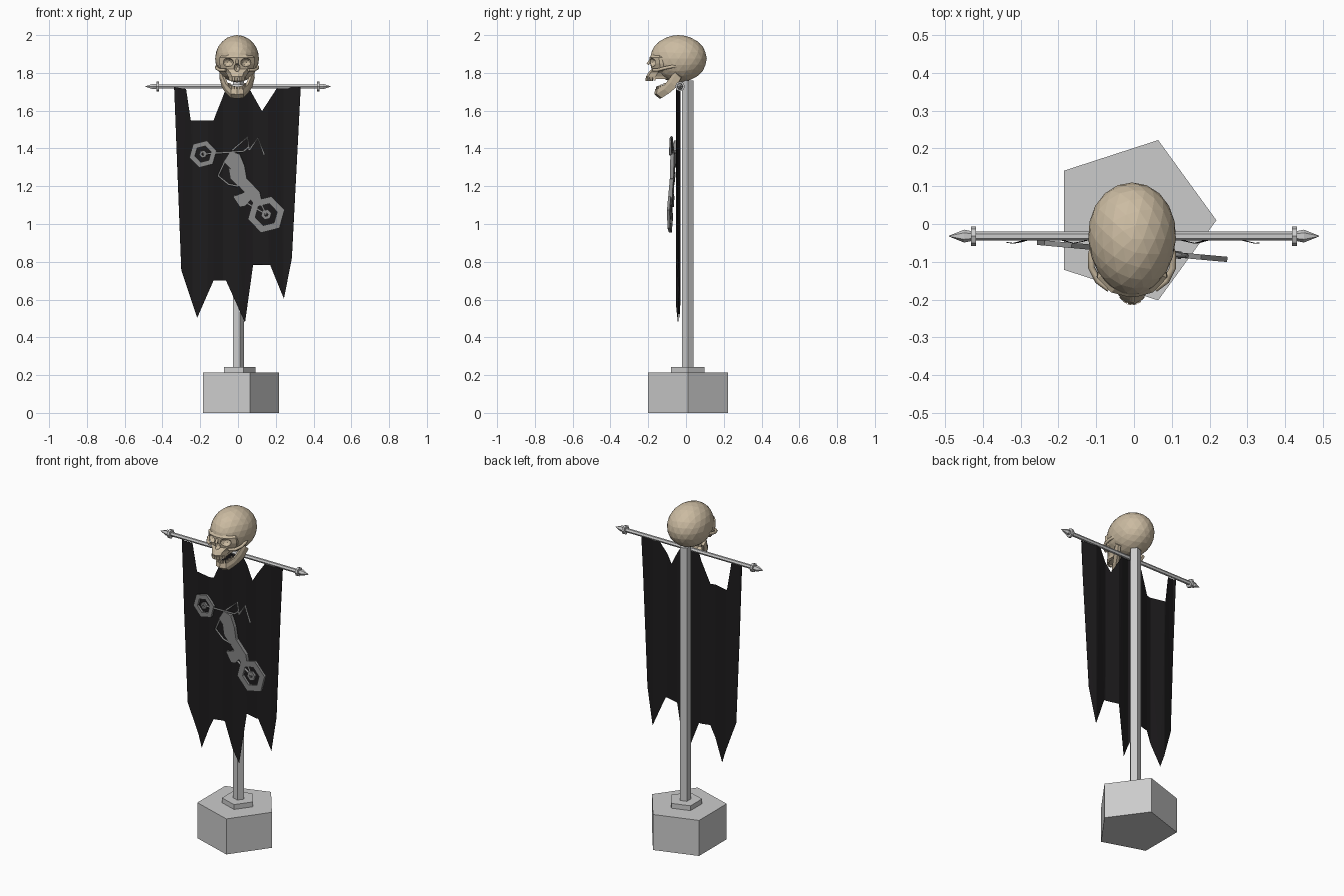
import bpy, bmesh, math
from mathutils import Vector, Matrix

if "Cube" in bpy.data.objects:
    bpy.data.objects.remove(bpy.data.objects["Cube"])

def material(name, rgb):
    m = bpy.data.materials.new(name)
    m.diffuse_color = (*rgb, 1)
    m.use_nodes = True
    m.node_tree.nodes["Principled BSDF"].inputs["Base Color"].default_value = m.diffuse_color
    return m

CLOTH = material("black_cloth", (0.012, 0.011, 0.012))
BONE = material("bone", (0.60, 0.50, 0.36))
METAL = material("dull_metal", (0.25, 0.25, 0.25))
SX = -0.005                                   # skull centre line

def finish(name, bm, mat=None):
    me = bpy.data.meshes.new(name)
    bmesh.ops.recalc_face_normals(bm, faces=bm.faces)
    bm.to_mesh(me)
    bm.free()
    ob = bpy.data.objects.new(name, me)
    bpy.context.collection.objects.link(ob)
    if mat:
        me.materials.append(mat)
    return ob

def loft(name, rings, mat=None):
    """Closed rings joined by quads and capped at both ends."""
    bm = bmesh.new()
    vs = [[bm.verts.new(p) for p in r] for r in rings]
    n = len(rings[0])
    for a, b in zip(vs, vs[1:]):
        for i in range(n):
            bm.faces.new((a[i], a[(i+1) % n], b[(i+1) % n], b[i]))
    bm.faces.new(vs[0])
    bm.faces.new(vs[-1])
    return finish(name, bm, mat)

def solidify(ob, t, offset=0):
    m = ob.modifiers.new("thickness", 'SOLIDIFY')
    m.thickness, m.offset = t, offset
    return ob

def tube(name, pts, r, mat=None):
    cu = bpy.data.curves.new(name, 'CURVE')
    cu.dimensions = '3D'
    cu.bevel_depth, cu.bevel_resolution, cu.use_fill_caps = r, 1, True
    sp = cu.splines.new('POLY')
    sp.points.add(len(pts) - 1)
    for p, q in zip(sp.points, pts):
        p.co = (*q, 1)
    ob = bpy.data.objects.new(name, cu)
    bpy.context.collection.objects.link(ob)
    if mat:
        cu.materials.append(mat)
    return ob

def ball(name, c, r, sub=2, mat=None):
    bm = bmesh.new()
    bmesh.ops.create_icosphere(bm, subdivisions=sub, radius=1)
    for v in bm.verts:
        v.co = Vector(c) + Vector(a * b for a, b in zip(v.co, r))
    return finish(name, bm, mat)

# Pentagonal base, plinth and pole
def penta(cx, r, z):
    return [(cx + r*math.cos(i*math.tau/5), 0.01 + r*math.sin(i*math.tau/5), z) for i in range(5)]
for name, cx, r, z0, z1 in (("base", -.005, .223, 0, .213), ("plinth", 0, .093, .213, .242),
                            ("pole", 0, .032, .242, 1.76)):
    loft(name, [penta(cx, r, z0), penta(cx, r, z1)])

# Crossbar with collars and pointed ends
def turned(name, prof, sides=6):
    loft(name, [[(x, -.032 + r*math.cos(i*math.tau/sides), 1.728 + r*math.sin(i*math.tau/sides))
                 for i in range(sides)] for x, r in prof])
turned("crossbar", [(-.49, .001), (-.45, .017), (-.425, .012), (.425, .012), (.45, .017), (.49, .001)])
for s in (-1, 1):
    turned("collar", [(s*.418, .026), (s*.432, .026)], 8)

# Torn banner: outline cut into vertical folds
outline = [(-.338, 1.725), (-.275, 1.715), (-.25, 1.547), (-.13, 1.547), (-.06, 1.725), (.055, 1.725),
           (.127, 1.597), (.21, 1.725), (.332, 1.725), (.285, .82), (.243, .604), (.17, .784),
           (.08, .784), (.037, .478), (-.063, .70), (-.13, .70), (-.216, .504), (-.30, .757)]
bm = bmesh.new()
bm.faces.new([bm.verts.new((x, 0, z)) for x, z in outline])
bmesh.ops.triangulate(bm, faces=bm.faces[:])
for i in range(-4, 5):
    bmesh.ops.bisect_plane(bm, geom=bm.verts[:] + bm.edges[:] + bm.faces[:],
                           plane_co=(i*.08, 0, 0), plane_no=(1, 0, 0))
for v in bm.verts:
    v.co.y = -.041 - .010*math.cos(math.pi*v.co.x/.08)
solidify(finish("banner", bm, CLOTH), .002)

# Motorbike relief, leaning forward toward its rear wheel
def on_relief(x, z):
    return (x, -.0715 - .09*x, z)

def hex_ring(name, cx, cz, r0, r1, rot):
    bm = bmesh.new()
    rows = [[bm.verts.new(on_relief(cx + r*math.cos(rot + i*math.tau/6), cz + r*math.sin(rot + i*math.tau/6)))
             for i in range(6)] for r in (r0, r1)]
    for i in range(6):
        j = (i+1) % 6
        bm.faces.new((rows[0][i], rows[0][j], rows[1][j], rows[1][i]))
    solidify(finish(name, bm, METAL), .014)

for name, x, z, r in (("front_wheel", -.185, 1.37, .074), ("rear_wheel", .15, 1.05, .1)):
    hex_ring(name, x, z, r, r*.6, .25)
    hex_ring(name + "_hub", x, z, r*.28, r*.1, .25)

def plate(name, pts, t):
    bm = bmesh.new()
    bm.faces.new([bm.verts.new(on_relief(*p)) for p in pts])
    solidify(finish(name, bm, METAL), t)

plate("bike_tank", [(-.04, 1.385), (.01, 1.37), (.035, 1.31), (.047, 1.243), (0, 1.25), (-.045, 1.30), (-.075, 1.33)], .02)
plate("bike_engine", [(-.05, 1.30), (.0, 1.26), (.05, 1.24), (.03, 1.19), (0, 1.20), (-.04, 1.24)], .016)
plate("bike_seat", [(.045, 1.243), (.116, 1.17), (.125, 1.13), (.085, 1.105), (.05, 1.15), (.01, 1.195)], .02)
plate("bike_mudguard", [(-.026, 1.145), (.04, 1.17), (.07, 1.13), (.04, 1.095), (.01, 1.09)], .016)
for name, pts in (("bike_fork", [(-.185, 1.37), (.03, 1.385), (.06, 1.41)]),
                  ("bike_handlebar_left", [(-.03, 1.39), (.05, 1.46), (.06, 1.39)]),
                  ("bike_handlebar_right", [(.06, 1.39), (.105, 1.455), (.14, 1.365)]),
                  ("bike_frame", [(-.07, 1.33), (-.105, 1.255), (-.05, 1.21), (0, 1.20)]),
                  ("bike_swingarm_low", [(.15, 1.05), (-.02, 1.15)]),
                  ("bike_swingarm_high", [(.15, 1.05), (.1, 1.15)])):
    tube(name, [on_relief(*p) for p in pts], .006, METAL)

# Skull: egg-shaped cranium, wider behind
skull = ball("skull", (SX, -.04, 1.875), (.116, .15, .125), 3, BONE)
for v in skull.data.vertices:
    t = (v.co.y + .04)/.15
    v.co.x = SX + (v.co.x - SX)*(1 + .07*t)

# Face block from brow to upper jaw
def face_ring(z, hw, front):
    half = [(.12*hw, front), (.6*hw, front + .012), (hw, front + .05), (hw*.9, -.085)]
    return [(SX + x, y, z) for x, y in half] + [(SX - x, y, z) for x, y in half[::-1]]
face = loft("face_block", [face_ring(*r) for r in (
    (1.905, .065, -.178), (1.882, .092, -.193), (1.85, .094, -.190), (1.82, .086, -.184),
    (1.80, .058, -.200), (1.78, .047, -.212), (1.768, .044, -.208))], BONE)

# Eye sockets and nose opening
cutters = [ball("socket_cutter", (SX + s*.05, -.19, 1.855), (.032, .045, .025)) for s in (-1, 1)]
cutters.append(ball("nose_cutter", (SX, -.195, 1.828), (.017, .032, .022)))
bpy.context.view_layer.objects.active = skull
for ob, op in [(face, 'UNION')] + [(c, 'DIFFERENCE') for c in cutters]:
    ob.hide_render = True
    m = skull.modifiers.new(op.lower(), 'BOOLEAN')
    m.operation, m.object, m.solver = op, ob, 'EXACT'
    bpy.ops.object.modifier_apply(modifier=m.name)
    bpy.data.objects.remove(ob)

# Nose bridge and cheek arches
tube("nose_bridge", [(SX, -.185, 1.872), (SX, -.203, 1.845)], .008, BONE)
for s in (-1, 1):
    tube("cheek_arch", [(SX + s*x, y, z) for x, y, z in
                        ((.06, -.172, 1.815), (.09, -.15, 1.815), (.108, -.115, 1.825),
                         (.108, -.08, 1.832), (.096, -.04, 1.838))], .009, BONE)

# Open lower jaw: U-shaped ribbon given thickness
half = [(0, -.16, 1.67, 1.712), (.028, -.15, 1.672, 1.714), (.052, -.112, 1.695, 1.738),
        (.072, -.076, 1.725, 1.785), (.086, -.05, 1.775, 1.825)]
path = [(-x, y, a, b) for x, y, a, b in half[:0:-1]] + half
bm = bmesh.new()
rows = [[bm.verts.new((SX + x, y + d, a + (b - a)*f)) for f, d in ((0, .025), (.45, 0), (1, .004))]
        for x, y, a, b in path]
for p, q in zip(rows, rows[1:]):
    for i in range(2):
        bm.faces.new((p[i], q[i], q[i+1], p[i+1]))
solidify(finish("lower_jaw", bm, BONE), .016)

# Two curved rows of teeth
def teeth(name, cy, rx, ry, z, slope):
    bm = bmesh.new()
    for i in range(10):
        a = math.radians(-80 + 160*i/9)
        y = cy - ry*math.cos(a)
        zz = z + slope*(1 - math.cos(a))
        mat = (Matrix.Translation((SX + rx*math.sin(a), y, zz)) @ Matrix.Rotation(a, 4, 'Z')
               @ Matrix.Diagonal((.0105, .009, .018, 1)))
        bmesh.ops.create_cube(bm, size=1, matrix=mat)
    finish(name, bm, BONE)
teeth("upper_teeth", -.158, .038, .052, 1.765, .004)
teeth("lower_teeth", -.105, .042, .048, 1.718, .022)
